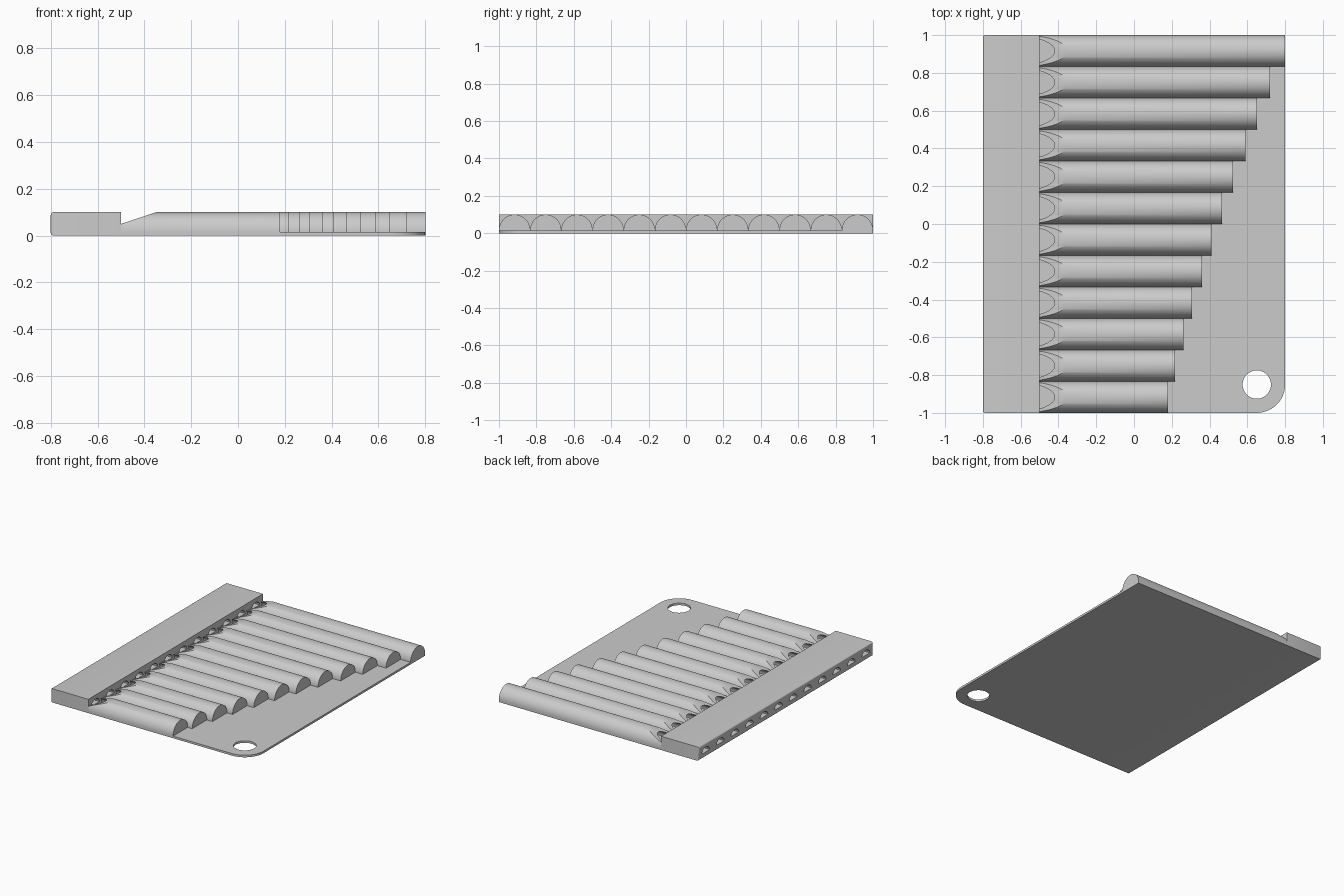
import bpy, bmesh, math

if "Cube" in bpy.data.objects:
    bpy.data.objects.remove(bpy.data.objects["Cube"])

grey = bpy.data.materials.new("light grey")
grey.diffuse_color = (0.6, 0.6, 0.6, 1)
grey.use_nodes = True
grey.node_tree.nodes["Principled BSDF"].inputs["Base Color"].default_value = grey.diffuse_color

PITCH = 1 / 6
PLATE = 0.015
ENDS = [0.18, 0.217, 0.262, 0.307, 0.36, 0.41, 0.465, 0.525, 0.59, 0.65, 0.72, 0.8]
CENTRES = [-1 + PITCH * (i + 0.5) for i in range(12)]


def finish(name, bm, smooth=True):
    bmesh.ops.recalc_face_normals(bm, faces=bm.faces)
    mesh = bpy.data.meshes.new(name)
    bm.to_mesh(mesh)
    bm.free()
    ob = bpy.data.objects.new(name, mesh)
    bpy.context.collection.objects.link(ob)
    mesh.materials.append(grey)
    if smooth:
        bpy.ops.object.select_all(action='DESELECT')
        ob.select_set(True)
        bpy.context.view_layer.objects.active = ob
        bpy.ops.object.shade_smooth_by_angle(angle=math.radians(30))
    return ob


def prism(bm, pts, vec):
    face = bm.faces.new([bm.verts.new(p) for p in pts])
    new = bmesh.ops.extrude_face_region(bm, geom=[face])["geom"]
    bmesh.ops.translate(bm, vec=vec, verts=[v for v in new if isinstance(v, bmesh.types.BMVert)])


def arch(cy, half_width, z0, height, n=32):
    return [(cy + half_width * math.cos(math.pi * i / n),
             z0 + height * math.sin(math.pi * i / n)) for i in range(n + 1)]


def cut(ob, cutter):
    mod = ob.modifiers.new("cut", 'BOOLEAN')
    mod.operation, mod.solver, mod.object = 'DIFFERENCE', 'EXACT', cutter
    bpy.context.view_layer.objects.active = ob
    bpy.ops.object.modifier_apply(modifier=mod.name)
    bpy.data.objects.remove(cutter)


# back plate with one rounded corner and a hanging hole
bm = bmesh.new()
corner = [(0.65 + 0.15 * math.cos(a), -0.85 + 0.15 * math.sin(a), 0)
          for a in (math.radians(-90 + 6 * i) for i in range(16))]
prism(bm, [(-0.5, -1, 0)] + corner + [(0.8, 1, 0), (-0.5, 1, 0)], (0, 0, PLATE))
plate = finish("back_plate", bm)
bm = bmesh.new()
prism(bm, [(0.65 + 0.075 * math.cos(math.tau * i / 48), -0.85 + 0.075 * math.sin(math.tau * i / 48), -0.1)
           for i in range(48)], (0, 0, 0.3))
cut(plate, finish("hole_cutter", bm, False))

# mouthpiece block with softened outer edges
bm = bmesh.new()
prism(bm, [(-0.8, -1, 0), (-0.5, -1, 0), (-0.5, 1, 0), (-0.8, 1, 0)], (0, 0, 0.1))
edges = [e for e in bm.edges if all(v.co.x < -0.7 for v in e.verts)]
bmesh.ops.bevel(bm, geom=edges, offset=0.012, segments=4, profile=0.5, affect='EDGES')
mouthpiece = finish("mouthpiece", bm)
# air channels through the mouthpiece
bm = bmesh.new()
for cy in CENTRES:
    prism(bm, [(-0.9, y, z) for y, z in arch(cy, 0.045, 0.035, 0.035, 16)], (0.5, 0, 0))
cut(mouthpiece, finish("channel_cutter", bm, False))


# hollow pipes: left end follows the sloping window, right end is closed
def ramp_x(z):
    return -0.5 + max(0, z - 0.05) * 3


def pipe(name, cy, end):
    bm = bmesh.new()
    loops = []
    for half, z0, height, x_end in ((PITCH / 2, 0.0167, 0.0833, end), (0.073, 0.0167, 0.06, end - 0.03)):
        prof = arch(cy, half, z0, height)
        prof = [(prof[0][0], 0.008)] + prof + [(prof[-1][0], 0.008)]
        left = [bm.verts.new((ramp_x(z), y, z)) for y, z in prof]
        right = [bm.verts.new((x_end, y, z)) for y, z in prof]
        bm.faces.new(right)
        loops.append((left, right))
    (ol, orr), (il, ir) = loops
    for a, b in ((ol, orr), (il, ir), (ol, il), (orr, ir)):
        if a is orr:
            # underside strips beside the cavity
            for k in (0, -1):
                bm.faces.new((ol[k], orr[k], ir[k], il[k]))
            bm.faces.new((orr[0], orr[-1], ir[-1], ir[0]))
            continue
        for i in range(len(a) - 1):
            bm.faces.new((a[i], a[i + 1], b[i + 1], b[i]))
    # cavity floor closes the inside
    finish(name, bm)


for i, (cy, end) in enumerate(zip(CENTRES, ENDS)):
    pipe("pipe_%02d" % (i + 1), cy, end)
